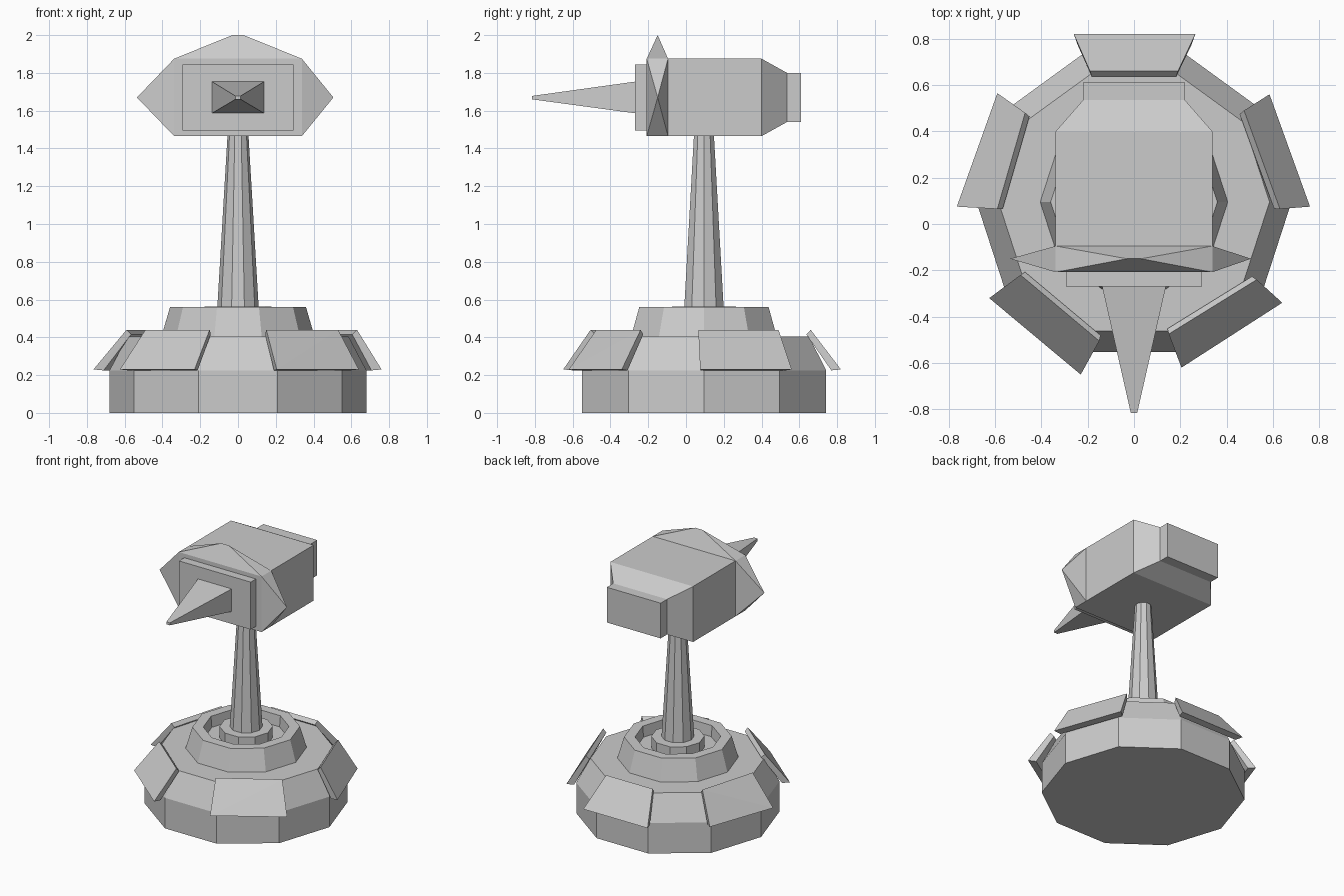
import bpy, bmesh
from math import cos, sin, pi

if "Cube" in bpy.data.objects:
    bpy.data.objects.remove(bpy.data.objects["Cube"])

CY = 0.095  # y of the turning axis of base and post


def finish(name, bm):
    bmesh.ops.recalc_face_normals(bm, faces=bm.faces)
    me = bpy.data.meshes.new(name)
    bm.to_mesh(me)
    bm.free()
    ob = bpy.data.objects.new(name, me)
    bpy.context.collection.objects.link(ob)
    return ob


def skin(name, rings):
    """Bridge successive closed rings of points and cap both ends."""
    bm = bmesh.new()
    loops = [[bm.verts.new(p) for p in r] for r in rings]
    n = len(loops[0])
    for a, b in zip(loops, loops[1:]):
        for i in range(n):
            j = (i + 1) % n
            bm.faces.new((a[i], a[j], b[j], b[i]))
    bm.faces.new(loops[0])
    bm.faces.new(loops[-1])
    return finish(name, bm)


def lathe(name, profile, n=10):
    return skin(name, [[(r * cos(2 * pi * i / n), CY + r * sin(2 * pi * i / n), z)
                        for i in range(n)] for r, z in profile])


def boxes_along_y(name, sections):
    """Rectangular sections given as (y, half width, z low, z high)."""
    return skin(name, [[(-w, y, lo), (w, y, lo), (w, y, hi), (-w, y, hi)]
                       for y, w, lo, hi in sections])


def hull(name, pts):
    bm = bmesh.new()
    for p in pts:
        bm.verts.new(p)
    bmesh.ops.convex_hull(bm, input=bm.verts)
    bmesh.ops.dissolve_limit(bm, angle_limit=0.01, verts=bm.verts, edges=bm.edges)
    return finish(name, bm)


# Stepped ten-sided base with a sunken ring on top
lathe("base", [(0.68, 0), (0.68, 0.225), (0.585, 0.405), (0.405, 0.405),
               (0.36, 0.56), (0.287, 0.56), (0.28, 0.48)])
lathe("post_collar", [(0.178, 0.46), (0.178, 0.563)])
lathe("post", [(0.11, 0.55), (0.055, 1.48)])

# Flared armour plates: top pair then bottom pair of xy corners
plates = {
    "back": ((-0.19, 0.66), (0.19, 0.66), (0.265, 0.82), (-0.26, 0.82)),
    "left": ((-0.59, 0.065), (-0.47, 0.48), (-0.59, 0.565), (-0.765, 0.075)),
    "right": ((0.475, 0.49), (0.63, 0.065), (0.76, 0.075), (0.585, 0.56)),
    "front_left": ((-0.15, -0.505), (-0.49, -0.22), (-0.625, -0.32), (-0.23, -0.65)),
    "front_right": ((0.53, -0.24), (0.15, -0.475), (0.205, -0.62), (0.64, -0.34)),
}
for side, (a, b, c, d) in plates.items():
    pts = [(*a, 0.44), (*b, 0.44), (*c, 0.23), (*d, 0.23)]
    # inner edge tucked back under the plate
    for x, y in (c, d):
        pts.append((x * 0.93, CY + (y - CY) * 0.93, 0.225))
    for x, y in (a, b):
        pts.append((x * 0.96, CY + (y - CY) * 0.96, 0.415))
    hull(side + "_plate", pts)

# Head housing tapering to a rear block
boxes_along_y("head", [(-0.1, 0.338, 1.465, 1.875), (0.40, 0.338, 1.465, 1.875),
                       (0.535, 0.22, 1.54, 1.80), (0.61, 0.22, 1.54, 1.80)])

# Pointed collar around the front of the head
corners = [(x, y, z) for x in (-0.338, 0.338) for y in (-0.208, -0.095) for z in (1.465, 1.875)]
hull("head_collar", corners + [(-0.535, -0.15, 1.67), (0.505, -0.15, 1.67),
                               (-0.03, -0.15, 2.0), (0.03, -0.15, 2.0)])

# Face plate and tapered spike
boxes_along_y("face_plate", [(-0.27, 0.293, 1.495, 1.845), (-0.2, 0.293, 1.495, 1.845)])
boxes_along_y("spike", [(-0.815, 0.014, 1.66, 1.678), (-0.26, 0.14, 1.585, 1.755)])
